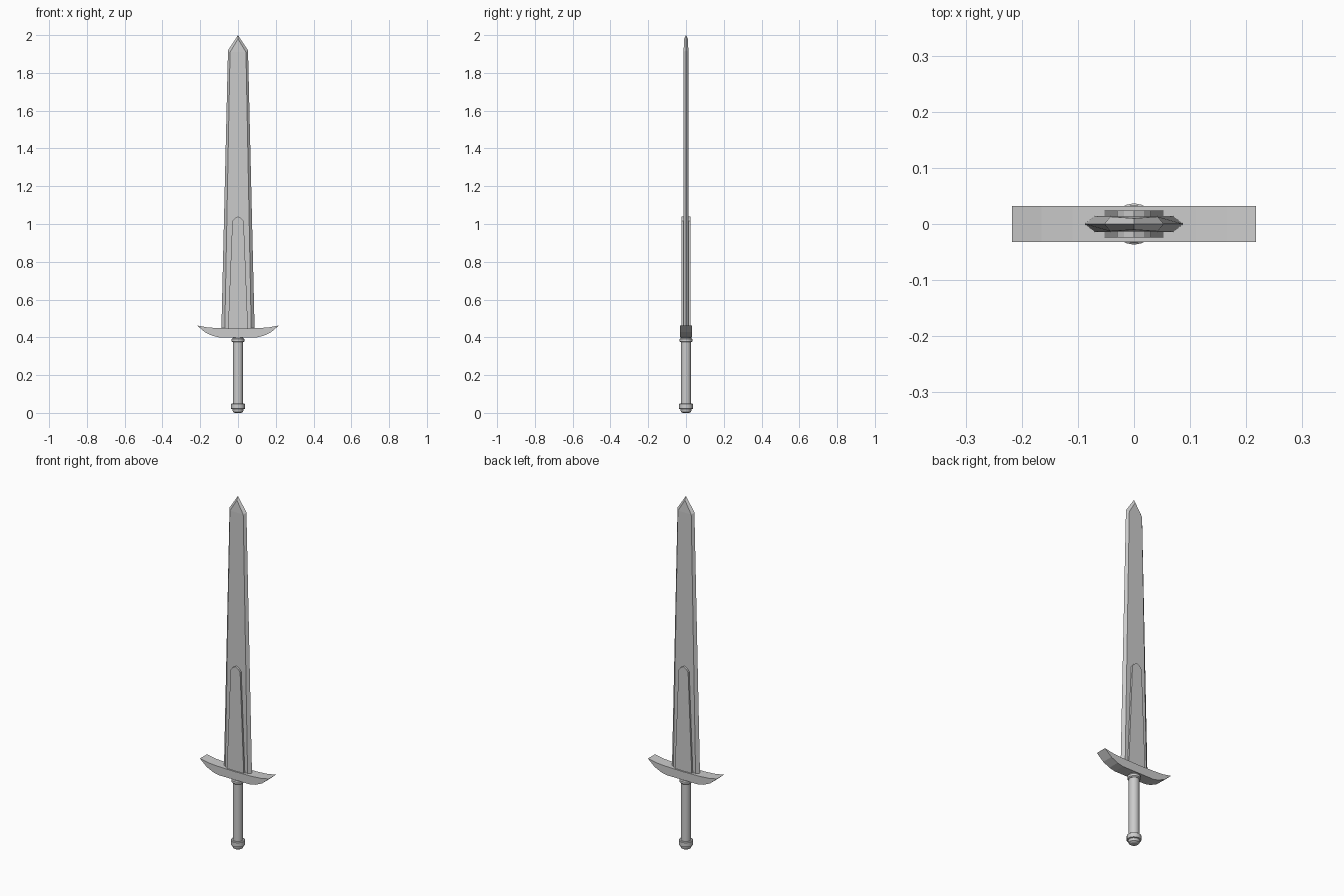
import bpy, bmesh, math

if "Cube" in bpy.data.objects:
    bpy.data.objects.remove(bpy.data.objects["Cube"])


def finish(name, bm, smooth=False):
    bmesh.ops.remove_doubles(bm, verts=bm.verts, dist=1e-5)
    bmesh.ops.recalc_face_normals(bm, faces=bm.faces)
    me = bpy.data.meshes.new(name)
    bm.to_mesh(me)
    bm.free()
    ob = bpy.data.objects.new(name, me)
    bpy.context.collection.objects.link(ob)
    if smooth:
        bpy.ops.object.select_all(action='DESELECT')
        ob.select_set(True)
        bpy.context.view_layer.objects.active = ob
        bpy.ops.object.shade_smooth_by_angle(angle=math.radians(30))
    return ob


def loft(name, rings, smooth=False, cap_end=True):
    bm = bmesh.new()
    loops = [[bm.verts.new(p) for p in ring] for ring in rings]
    for a, b in zip(loops, loops[1:]):
        n = len(a)
        for i in range(n):
            bm.faces.new((a[i], a[(i + 1) % n], b[(i + 1) % n], b[i]))
    bm.faces.new(loops[0])
    if cap_end:
        bm.faces.new(loops[-1])
    return finish(name, bm, smooth)


def extrude_y(name, half, depth):
    # mirror the right half of an outline, then give it depth along y
    outline = half + [(-x, z) for x, z in reversed(half) if x > 0]
    return loft(name, [[(x, y, z) for x, z in outline] for y in (-depth, depth)])


def lathe(name, profile, sides=16):
    rings = [[(r * math.cos(2 * math.pi * i / sides),
               r * math.sin(2 * math.pi * i / sides), z) for i in range(sides)]
             for r, z in profile]
    return loft(name, rings, smooth=True)


def blade_ring(w, zw, f, t, zf):
    # six-sided section: sharp edges at +-w, flats at +-t
    return [(w, 0, zw), (f, t, zf), (-f, t, zf),
            (-w, 0, zw), (-f, -t, zf), (f, -t, zf)]


# Blade with bevelled edges and pointed tip
loft("blade", [blade_ring(0.088, 0.44, 0.07, 0.014, 0.44),
               blade_ring(0.053, 1.92, 0.042, 0.013, 1.91),
               blade_ring(0, 2.0, 0, 0.010, 1.98)], cap_end=False)

# Raised centre rib, showing on both faces
extrude_y("blade_rib", [(0.053, 0.44), (0.03, 1.015), (0.018, 1.03), (0, 1.04)], 0.024)

# Curved crossguard
extrude_y("crossguard", [(0.10, 0.40), (0.135, 0.408), (0.175, 0.427), (0.217, 0.463),
                         (0.165, 0.453), (0.11, 0.449), (0, 0.447)], 0.032)

# Grip, collar and pommel
lathe("grip", [(0.027, 0.04), (0.027, 0.41)])
lathe("collar", [(0.029, 0.374), (0.034, 0.379), (0.034, 0.391), (0.029, 0.396)])
lathe("pommel", [(0.018, 0.0), (0.027, 0.006), (0.030, 0.02), (0.037, 0.022),
                 (0.037, 0.047), (0.033, 0.05)])
